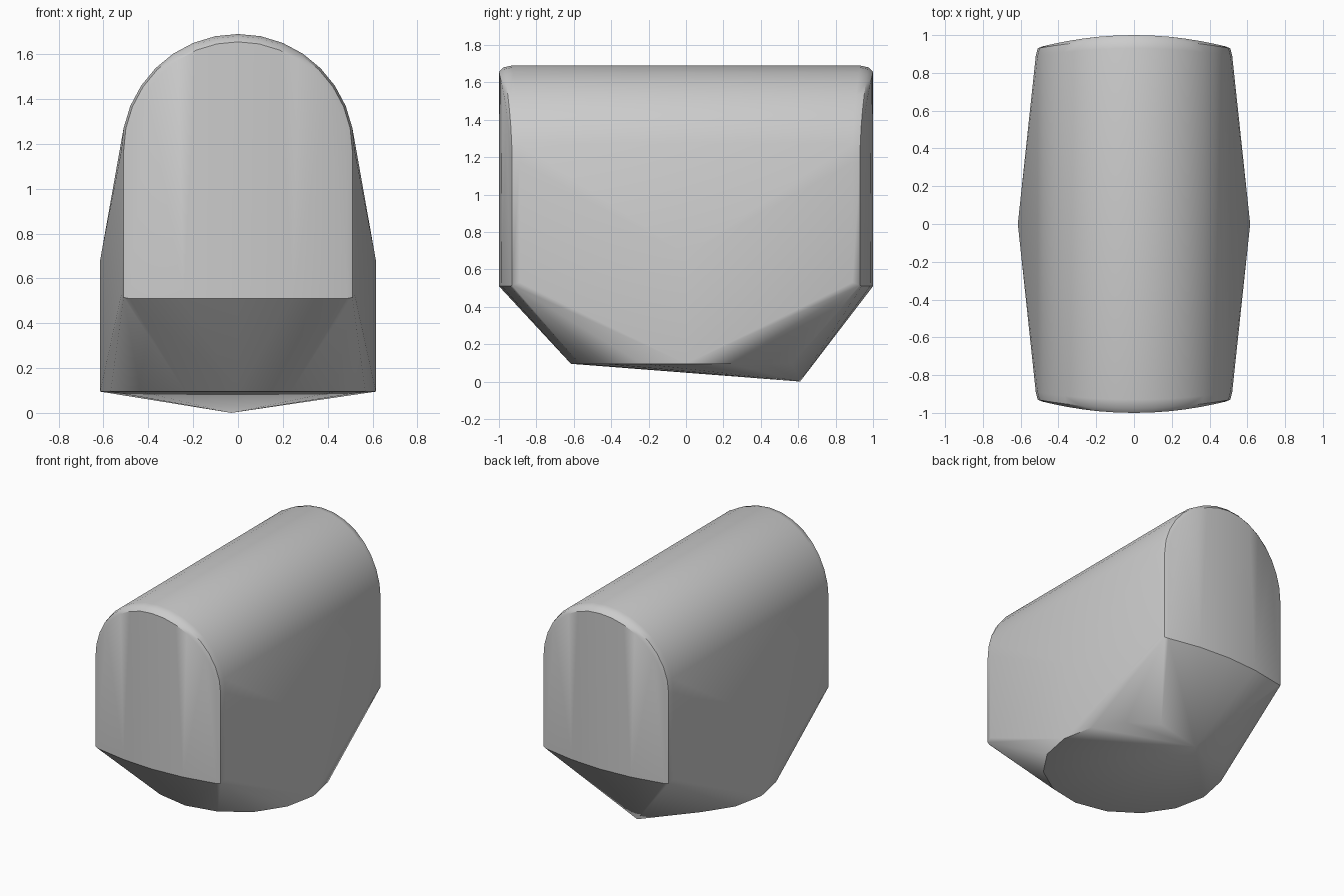
import bpy, bmesh
from math import sin, cos, pi, radians

cube = bpy.data.objects.get("Cube")
if cube:
    bpy.data.objects.remove(cube, do_unlink=True)

grey = bpy.data.materials.new("plain_grey")
grey.use_nodes = True
colour = (0.6, 0.6, 0.6, 1)
grey.diffuse_color = colour
grey.node_tree.nodes["Principled BSDF"].inputs["Base Color"].default_value = colour

ARCH_Z = 1.17


def arch_ring(radius, reach, bulge, floor, side):
    """Arched outline with a flat floor, bowed outward along y."""
    outline = [(radius * cos(pi * i / 16), ARCH_Z + radius * sin(pi * i / 16))
               for i in range(17)]
    outline += [(radius * t / 2, floor) for t in range(-2, 3)]
    return [(x, side * (reach - bulge * (x / radius) ** 2), z) for x, z in outline]


def disc(radius, z, sides=16):
    return [(radius * cos(2 * pi * i / sides), radius * sin(2 * pi * i / sides), z)
            for i in range(sides)]


points = []
# arched body with rounded end rims
for side in (-1, 1):
    points += arch_ring(0.52, 0.93, 0.04, 0.53, side)
    points += arch_ring(0.51, 0.975, 0.045, 0.515, side)
    points += arch_ring(0.485, 1.0, 0.06, 0.51, side)
# round base and the low point at its back
points += disc(0.615, 0.095) + disc(0.615, 0.68)
points.append((-0.03, 0.61, 0))

# taut shell wrapped around the body and the base
bm = bmesh.new()
for p in points:
    bm.verts.new(p)
hull = bmesh.ops.convex_hull(bm, input=bm.verts)
spare = {v for v in hull["geom_interior"] + hull["geom_unused"]
         if isinstance(v, bmesh.types.BMVert)}
bmesh.ops.delete(bm, geom=list(spare), context="VERTS")
bmesh.ops.recalc_face_normals(bm, faces=bm.faces)

mesh = bpy.data.meshes.new("rounded_shell")
bm.to_mesh(mesh)
bm.free()
mesh.materials.append(grey)
shell = bpy.data.objects.new("rounded_shell", mesh)
bpy.context.collection.objects.link(shell)

bpy.ops.object.select_all(action="DESELECT")
shell.select_set(True)
bpy.context.view_layer.objects.active = shell
bpy.ops.object.shade_smooth_by_angle(angle=radians(35))
